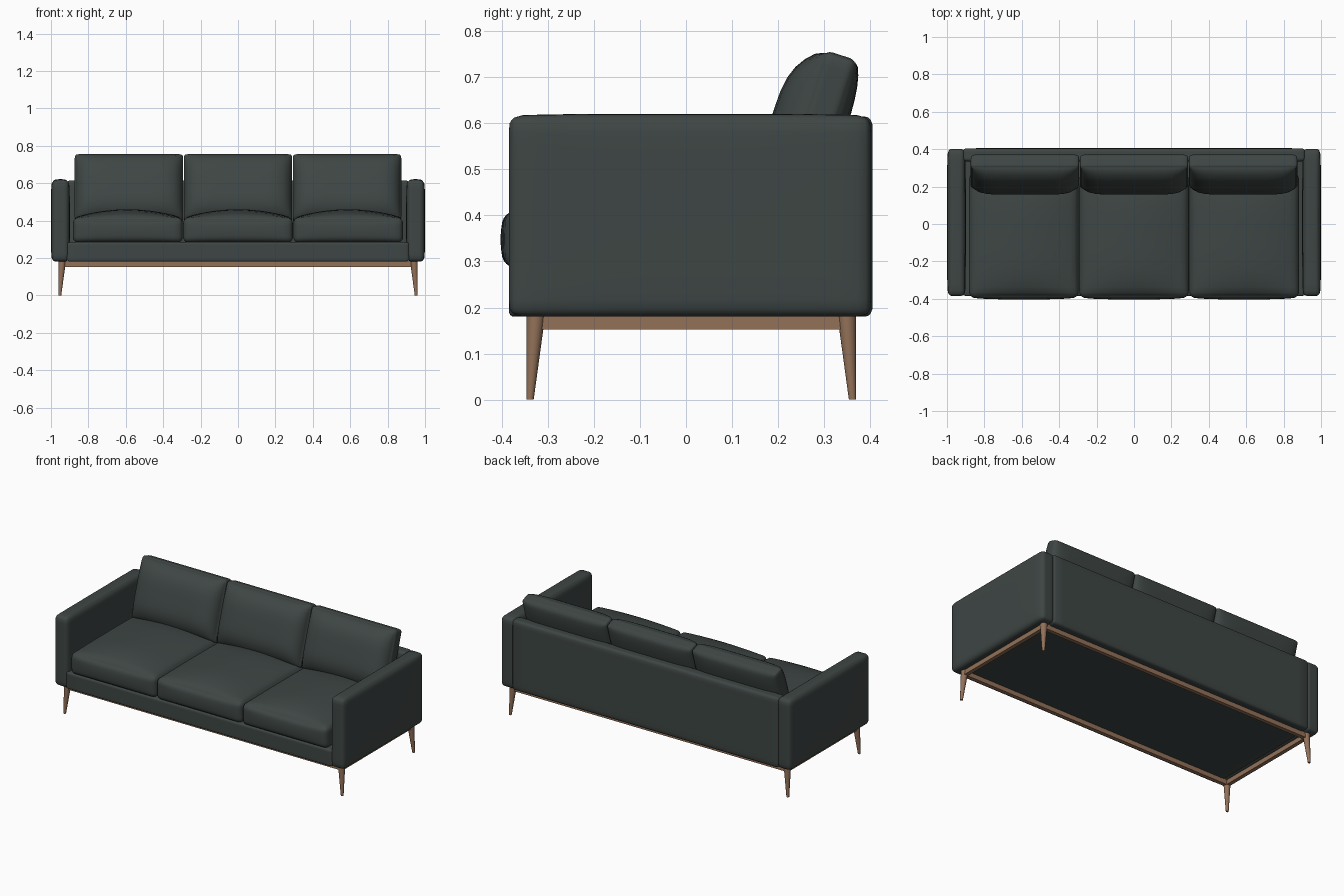
import bpy, bmesh, math
from mathutils import Vector, Matrix

if "Cube" in bpy.data.objects:
    bpy.data.objects.remove(bpy.data.objects["Cube"])


def material(name, rgb):
    m = bpy.data.materials.new(name)
    m.diffuse_color = (*rgb, 1)
    m.use_nodes = True
    m.node_tree.nodes["Principled BSDF"].inputs["Base Color"].default_value = m.diffuse_color
    return m


FABRIC = material("dark grey green fabric", (0.048, 0.061, 0.058))
WOOD = material("brown wood", (0.29, 0.165, 0.098))


def finish(name, bm, mat):
    me = bpy.data.meshes.new(name)
    bm.to_mesh(me)
    bm.free()
    ob = bpy.data.objects.new(name, me)
    bpy.context.collection.objects.link(ob)
    me.materials.append(mat)
    me.shade_smooth()
    return ob


def soft_box(name, lo, hi, r, bulge=None, tilt=0.0, cuts=15):
    """Rounded upholstery block; bulge(u, v, w) returns an extra offset, u, v, w in -1..1."""
    lo, hi = Vector(lo), Vector(hi)
    centre, half = (lo + hi) / 2, (hi - lo) / 2
    bm = bmesh.new()
    bmesh.ops.create_cube(bm, size=2)
    bmesh.ops.subdivide_edges(bm, edges=bm.edges[:], cuts=cuts, use_grid_fill=True)
    for v in bm.verts:
        # crowd the grid lines towards the edges, then round the edges
        n = Vector([math.sin(c * math.pi / 2) for c in v.co])
        p = Vector([n[i] * half[i] for i in range(3)])
        q = Vector([max(-half[i] + r, min(half[i] - r, p[i])) for i in range(3)])
        d = p - q
        if d.length > 1e-6:
            p = q + d.normalized() * r
        if bulge:
            p += Vector(bulge(*n))
        v.co = p
    bm.transform(Matrix.Translation(centre) @ Matrix.Rotation(tilt, 4, 'X'))
    return finish(name, bm, FABRIC)


def rail(name, lo, hi):
    lo, hi = Vector(lo), Vector(hi)
    bm = bmesh.new()
    bmesh.ops.create_cube(bm, size=1)
    bm.transform(Matrix.Translation((lo + hi) / 2) @ Matrix.Diagonal((*(hi - lo), 1)))
    ob = finish(name, bm, WOOD)
    ob.data.shade_flat()


def leg(name, sx, y_out, sy):
    """Round tapered leg, upright on its outer sides."""
    bm = bmesh.new()
    top, foot, h = 0.021, 0.008, 0.19
    bmesh.ops.create_cone(bm, cap_ends=True, segments=20, radius1=foot, radius2=top, depth=h)
    for v in bm.verts:
        r = top if v.co.z > 0 else foot
        v.co += Vector((sx * (0.961 - r), y_out - sy * r, h / 2))
    ob = finish(name, bm, WOOD)
    ob.data.set_sharp_from_angle(angle=math.radians(40))


# Upholstered base and back panel
soft_box("seat_base", (-0.915, -0.385, 0.18), (0.915, 0.37, 0.285), 0.012)
soft_box("back_panel", (-0.915, 0.335, 0.18), (0.915, 0.405, 0.615), 0.018)

# Arms
for side, s in (("left", -1), ("right", 1)):
    x = sorted((s * 0.903, s * 0.996))
    soft_box(side + "_arm", (x[0], -0.385, 0.18), (x[1], 0.402, 0.617), 0.026,
             lambda u, v, w: (0.004 * u * (1 - v**4) * (1 - w**4), 0,
                              0.004 * max(0, w) * (1 - u * u) * (1 - v**4)))

# Three seat cushions and three leaning back cushions
for i, pos in enumerate(("left", "middle", "right")):
    cx = (i - 1) * 0.589
    soft_box(pos + "_seat_cushion", (cx - 0.293, -0.392, 0.281), (cx + 0.293, 0.27, 0.415), 0.03,
             lambda u, v, w: (0, -0.011 * max(0, -v) * (1 - u**4) * (1 - w * w),
                              0.045 * max(0, w) * (1 - u * u) * (1 - v**4)))
    bx = cx * 0.99
    soft_box(pos + "_back_cushion", (bx - 0.29, 0.2435, 0.387), (bx + 0.29, 0.3185, 0.757), 0.018,
             lambda u, v, w: (0, (0.066 if v < 0 else 0.022) * v * (1 - u**8) * (1 - w**4), 0),
             tilt=-math.radians(17.7))

# Legs and wooden under-frame
for side, s in (("left", -1), ("right", 1)):
    leg("front_leg_" + side, s, -0.347, -1)
    leg("back_leg_" + side, s, 0.370, 1)
    x = sorted((s * 0.928, s * 0.952))
    rail("side_rail_" + side, (x[0], -0.33, 0.152), (x[1], 0.35, 0.185))
rail("front_rail", (-0.94, -0.338, 0.152), (0.94, -0.314, 0.185))
rail("back_rail", (-0.94, 0.337, 0.152), (0.94, 0.361, 0.185))
